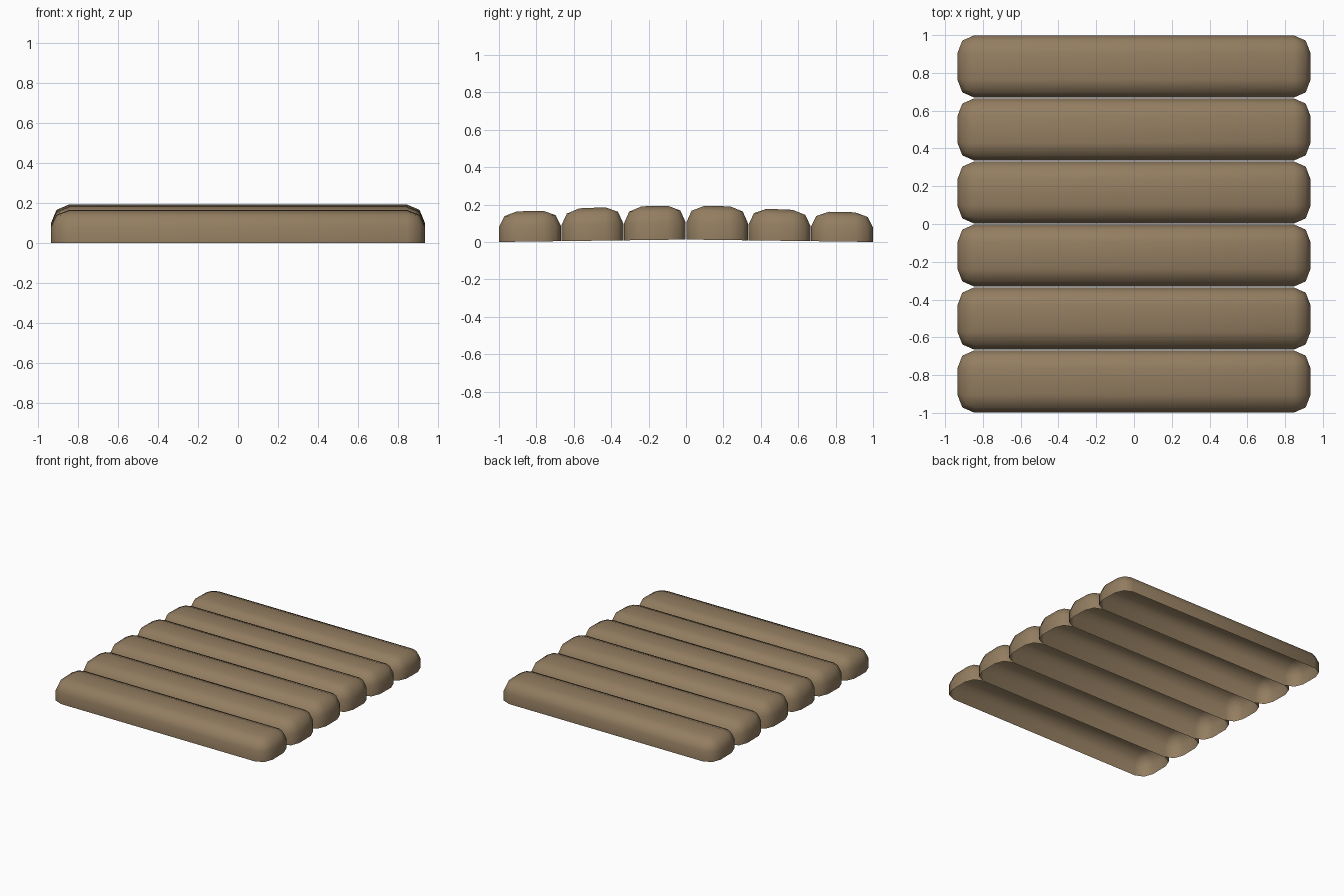
import bpy, bmesh, math

if "Cube" in bpy.data.objects:
    bpy.data.objects.remove(bpy.data.objects["Cube"])

wood = bpy.data.materials.new("weathered wood brown")
wood.diffuse_color = (0.29, 0.205, 0.118, 1)
wood.use_nodes = True
wood.node_tree.nodes["Principled BSDF"].inputs["Base Color"].default_value = wood.diffuse_color

CORE_X, CORE_Y = 0.845, 0.07     # flat top half size
RAD_X, RAD_Y = 0.09, 0.095       # rounding on ends and sides


def add_log(index, top_left, top_right):
    """Open-bottomed half log with two-step rounded edges and corners."""
    yc = -0.834 + index * 0.3336
    mean, slope = (top_left + top_right) / 2, (top_right - top_left) / 0.18
    bm = bmesh.new()
    rings = []
    # rings: bottom rim, top of wall, mid rounding, flat top
    for angle, t in ((0, 0), (0, 0.5), (45, 0.85), (90, 1)):
        shrink = math.cos(math.radians(angle))
        ring = []
        for corner, (sx, sy) in enumerate(((1, 1), (-1, 1), (-1, -1), (1, -1))):
            steps = (0,) if angle == 90 else (0, 45, 90)
            for s in steps:
                a = math.radians(corner * 90 + s)
                x = sx * CORE_X + RAD_X * shrink * math.cos(a)
                dy = sy * CORE_Y + RAD_Y * shrink * math.sin(a)
                bottom = 0.013 * max(0, 1 - abs(yc + dy))
                top = mean + slope * dy
                ring.append(bm.verts.new((x, yc + dy, bottom + t * (top - bottom))))
        rings.append(ring)
    # walls and lower rounding
    for low, high in zip(rings[:2], rings[1:3]):
        for i in range(12):
            j = (i + 1) % 12
            bm.faces.new((low[i], low[j], high[j], high[i]))
    # upper rounding down to the corners of the flat top
    low, high = rings[2], rings[3]
    for c in range(4):
        n = (c + 1) % 4
        a = c * 3
        bm.faces.new((low[a], low[a + 1], high[c]))
        bm.faces.new((low[a + 1], low[a + 2], high[c]))
        bm.faces.new((low[a + 2], low[n * 3], high[n], high[c]))
    bm.faces.new(high)
    for f in bm.faces:
        f.smooth = True
    mesh = bpy.data.meshes.new(f"log_{index + 1}")
    bm.to_mesh(mesh)
    bm.free()
    mesh.materials.append(wood)
    obj = bpy.data.objects.new(f"log_{index + 1}", mesh)
    bpy.context.collection.objects.link(obj)


# six logs forming a gentle arch: height of each top at its two edges
tops = ((.163, .167), (.179, .186), (.190, .194), (.193, .190), (.178, .171), (.162, .158))
for k, (left, right) in enumerate(tops):
    add_log(k, left, right)
